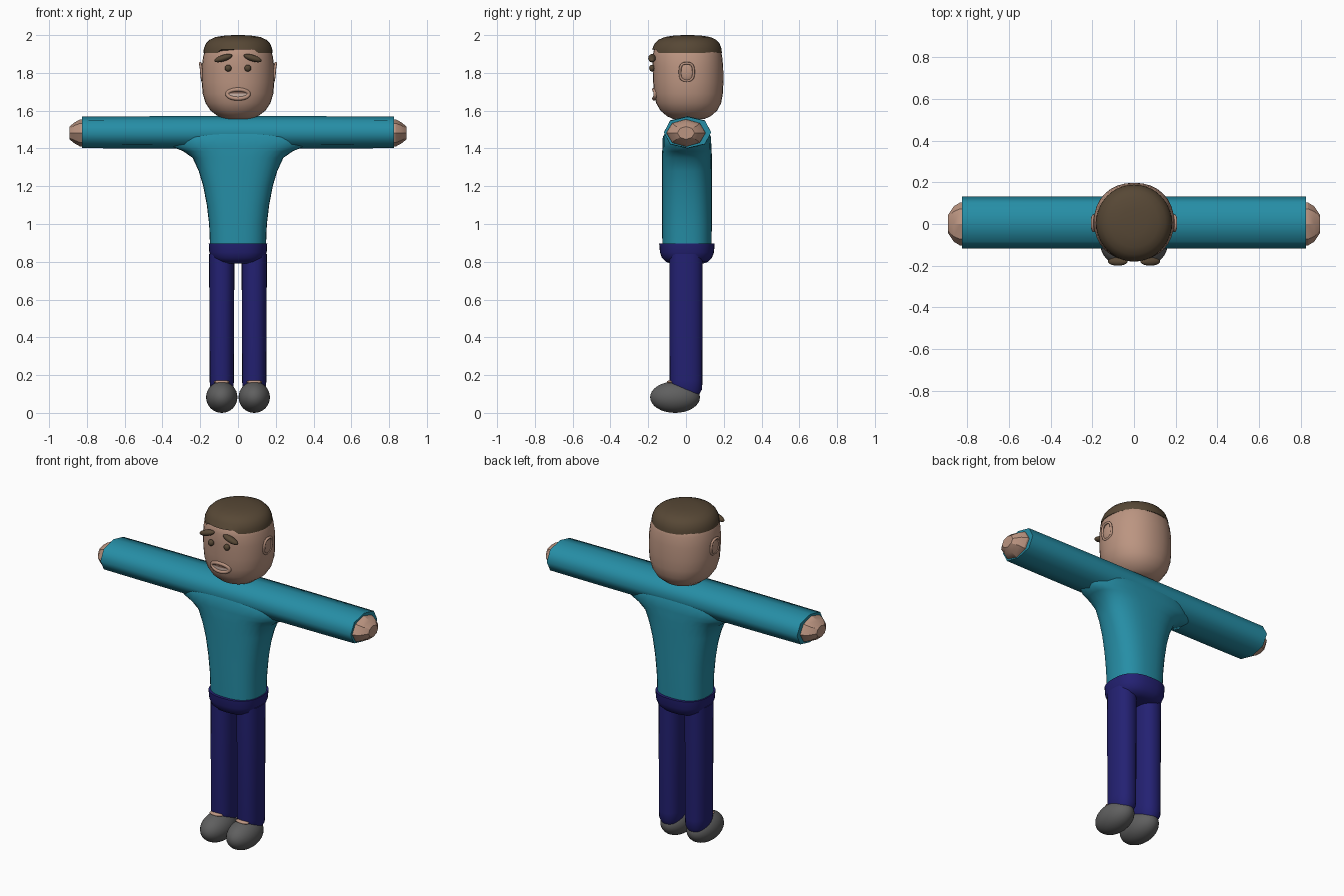
import bpy, bmesh, math
from mathutils import Vector

if "Cube" in bpy.data.objects:
    bpy.data.objects.remove(bpy.data.objects["Cube"])


def material(name, rgb):
    m = bpy.data.materials.new(name)
    m.diffuse_color = (*rgb, 1)
    m.use_nodes = True
    m.node_tree.nodes["Principled BSDF"].inputs["Base Color"].default_value = m.diffuse_color
    return m


SKIN = material("skin", (0.50, 0.30, 0.22))
HAIR = material("hair brown", (0.095, 0.064, 0.036))
SHIRT = material("shirt teal", (0.019, 0.27, 0.38))
PANTS = material("trouser navy", (0.017, 0.015, 0.17))
SHOE = material("shoe grey", (0.115, 0.115, 0.115))
MOUTH = material("mouth shadow", (0.20, 0.11, 0.08))
TEETH = material("teeth", (0.58, 0.44, 0.38))


def finish(name, bm, mats, angle=40):
    """Turn a bmesh into a smooth-shaded object."""
    bmesh.ops.recalc_face_normals(bm, faces=bm.faces)
    mesh = bpy.data.meshes.new(name)
    bm.to_mesh(mesh)
    bm.free()
    ob = bpy.data.objects.new(name, mesh)
    bpy.context.collection.objects.link(ob)
    for m in mats:
        mesh.materials.append(m)
    bpy.ops.object.select_all(action='DESELECT')
    ob.select_set(True)
    bpy.context.view_layer.objects.active = ob
    bpy.ops.object.shade_smooth_by_angle(angle=math.radians(angle))
    return ob


def loft(name, rings, mat, axis='z', n=32, power=2.0, angle=40):
    """Skin rings (t, centre_a, centre_b, radius_a, radius_b) along an axis."""
    bm = bmesh.new()
    rows = []
    for t, ca, cb, ra, rb in rings:
        row = []
        for i in range(n):
            u = 2 * math.pi * i / n
            c, s = math.cos(u), math.sin(u)
            a = ca + ra * math.copysign(abs(c) ** (2 / power), c)
            b = cb + rb * math.copysign(abs(s) ** (2 / power), s)
            row.append(bm.verts.new((a, b, t) if axis == 'z' else (t, a, b)))
        rows.append(row)
    for r0, r1 in zip(rows, rows[1:]):
        for i in range(n):
            j = (i + 1) % n
            bm.faces.new((r0[i], r0[j], r1[j], r1[i]))
    bm.faces.new(rows[0])
    bm.faces.new(rows[-1])
    return finish(name, bm, [mat], angle)


def ellipsoid(name, loc, radii, mat, tilt=0.0, seg=24):
    bm = bmesh.new()
    bmesh.ops.create_uvsphere(bm, u_segments=seg, v_segments=seg // 2, radius=1)
    for v in bm.verts:
        v.co = Vector([c * r for c, r in zip(v.co, radii)])
    ob = finish(name, bm, [mat])
    ob.location = loc
    ob.rotation_euler.y = tilt
    return ob


def tube(name, points, radius, mat):
    """Closed round tube through the points."""
    cu = bpy.data.curves.new(name, 'CURVE')
    cu.dimensions = '3D'
    cu.bevel_depth = radius
    cu.bevel_resolution = 2
    sp = cu.splines.new('POLY')
    sp.points.add(len(points) - 1)
    for p, co in zip(sp.points, points):
        p.co = (*co, 1)
    sp.use_cyclic_u = True
    cu.materials.append(mat)
    ob = bpy.data.objects.new(name, cu)
    bpy.context.collection.objects.link(ob)


# Head: rounded barrel
loft("head", [(1.555, 0, 0.015, 0.07, 0.08), (1.57, 0, 0.015, 0.105, 0.115),
              (1.60, 0, 0.015, 0.145, 0.15), (1.64, 0, 0.014, 0.172, 0.172),
              (1.69, 0, 0.013, 0.187, 0.182), (1.75, 0, 0.012, 0.192, 0.186),
              (1.83, 0, 0.01, 0.192, 0.187), (1.89, 0, 0.007, 0.184, 0.184),
              (1.93, 0, 0.006, 0.171, 0.174), (1.955, 0, 0.006, 0.15, 0.15)],
     SKIN, power=2.15)

# Hair cap with raised front hairline
hair = loft("hair", [(1.905, 0, 0.005, 0.183, 0.185), (1.928, 0, 0.005, 0.181, 0.183),
                     (1.955, 0, 0.006, 0.170, 0.172), (1.975, 0, 0.007, 0.151, 0.153),
                     (1.990, 0, 0.008, 0.118, 0.120), (1.998, 0, 0.008, 0.065, 0.068),
                     (2.0, 0, 0.008, 0.02, 0.02)], HAIR, n=40)
for v in hair.data.vertices:
    if v.co.z < 1.91 and v.co.y < -0.1 and abs(v.co.x) < 0.1:
        v.co.z = 1.925

# Mouth: lips follow the face, opening above and teeth below
def face_y(x):
    return 0.013 - 0.182 * math.sqrt(1 - (x / 0.19) ** 2)


def mouth_loop(w, h, off, n=24):
    pts = []
    for i in range(n):
        u = 2 * math.pi * i / n
        x = w * math.cos(u)
        pts.append((x, face_y(x) - off, 1.688 + h * math.sin(u)))
    return pts


tube("lips", mouth_loop(0.057, 0.024, 0.0), 0.011, SKIN)
bm = bmesh.new()
loop = [bm.verts.new(p) for p in mouth_loop(0.057, 0.024, 0.004)]
half = len(loop) // 2
for i in range(half):          # strips between upper and lower edge
    up, down = loop[i:i + 2], [loop[-i] if i else loop[0], loop[-i - 1]]
    mids = [bm.verts.new((v.co.x, v.co.y, 1.690)) for v in up]
    f = bm.faces.new((up[0], up[1], mids[1], mids[0]))
    f.material_index = 0
    f = bm.faces.new((mids[0], mids[1], down[1], down[0]))
    f.material_index = 1
finish("mouth_inside", bm, [MOUTH, TEETH])

# Shirt body, flaring into the armpits
loft("shirt_body", [(0.88, 0, 0.005, 0.148, 0.130), (1.00, 0, 0.005, 0.153, 0.132),
                    (1.10, 0, 0.005, 0.165, 0.132), (1.20, 0, 0.005, 0.184, 0.132),
                    (1.28, 0, 0.005, 0.208, 0.132), (1.35, 0, 0.005, 0.240, 0.132),
                    (1.385, 0, 0.005, 0.290, 0.131), (1.41, 0, 0.005, 0.350, 0.129),
                    (1.46, 0, 0.005, 0.360, 0.128), (1.51, 0, 0.005, 0.300, 0.10)],
     SHIRT, power=2.5, angle=60)

# Sleeves: one octagonal tube across the shoulders
loft("sleeves", [(x, 0.008, 1.485, 0.125, h) for x, h in
                 ((-0.825, 0.083), (-0.6, 0.085), (-0.3, 0.086), (0, 0.086),
                  (0.3, 0.086), (0.6, 0.085), (0.825, 0.083))],
     SHIRT, axis='x', n=8, power=2.3, angle=60)

# Hips: shallow bowl
loft("hips", [(0.79, 0, 0.005, 0.085, 0.085), (0.80, 0, 0.005, 0.118, 0.112),
              (0.82, 0, 0.005, 0.141, 0.132), (0.85, 0, 0.005, 0.152, 0.143),
              (0.897, 0, 0.005, 0.155, 0.147)], PANTS, power=2.5)

for side, s in (("left", -1), ("right", 1)):
    # Blunt faceted hand
    loft(side + "_hand", [(s * 0.80, 0, 1.482, 0.105, 0.074), (s * 0.835, 0, 1.482, 0.103, 0.072),
                          (s * 0.865, 0, 1.482, 0.085, 0.056), (s * 0.892, 0, 1.482, 0.045, 0.034)],
         SKIN, axis='x', n=8, angle=25)
    # Trouser leg
    loft(side + "_leg", [(0.09, s * 0.086, 0.005, 0.045, 0.06), (0.125, s * 0.086, 0.002, 0.062, 0.083),
                         (0.17, s * 0.086, 0, 0.064, 0.087), (0.84, s * 0.086, 0, 0.067, 0.088)],
         PANTS, n=24, power=2.3)
    # Shoe and the bit of ankle above it
    ellipsoid(side + "_shoe", (s * 0.086, -0.058, 0.083), (0.083, 0.132, 0.083), SHOE, seg=32)
    ellipsoid(side + "_ankle", (s * 0.086, -0.082, 0.163), (0.042, 0.02, 0.010), SKIN)
    # Ear: flat rounded pad with a rim
    ellipsoid(side + "_ear", (s * 0.187, 0.004, 1.805), (0.013, 0.040, 0.048), SKIN)
    rim = []
    for i in range(24):
        u = 2 * math.pi * i / 24
        c, d = math.cos(u), math.sin(u)
        rim.append((s * (0.194 + 0.006 * d), 0.004 + 0.036 * math.copysign(abs(c) ** 0.7, c),
                    1.805 + 0.046 * math.copysign(abs(d) ** 0.7, d)))
    tube(side + "_ear_rim", rim, 0.007, SKIN)
    # Eye and sloping brow
    ellipsoid(side + "_eye", (s * 0.052, -0.180, 1.825), (0.018, 0.015, 0.018), HAIR, seg=16)
    ellipsoid(side + "_brow", (s * 0.078, -0.180, 1.878), (0.050, 0.020, 0.017), HAIR, tilt=s * 0.30)
